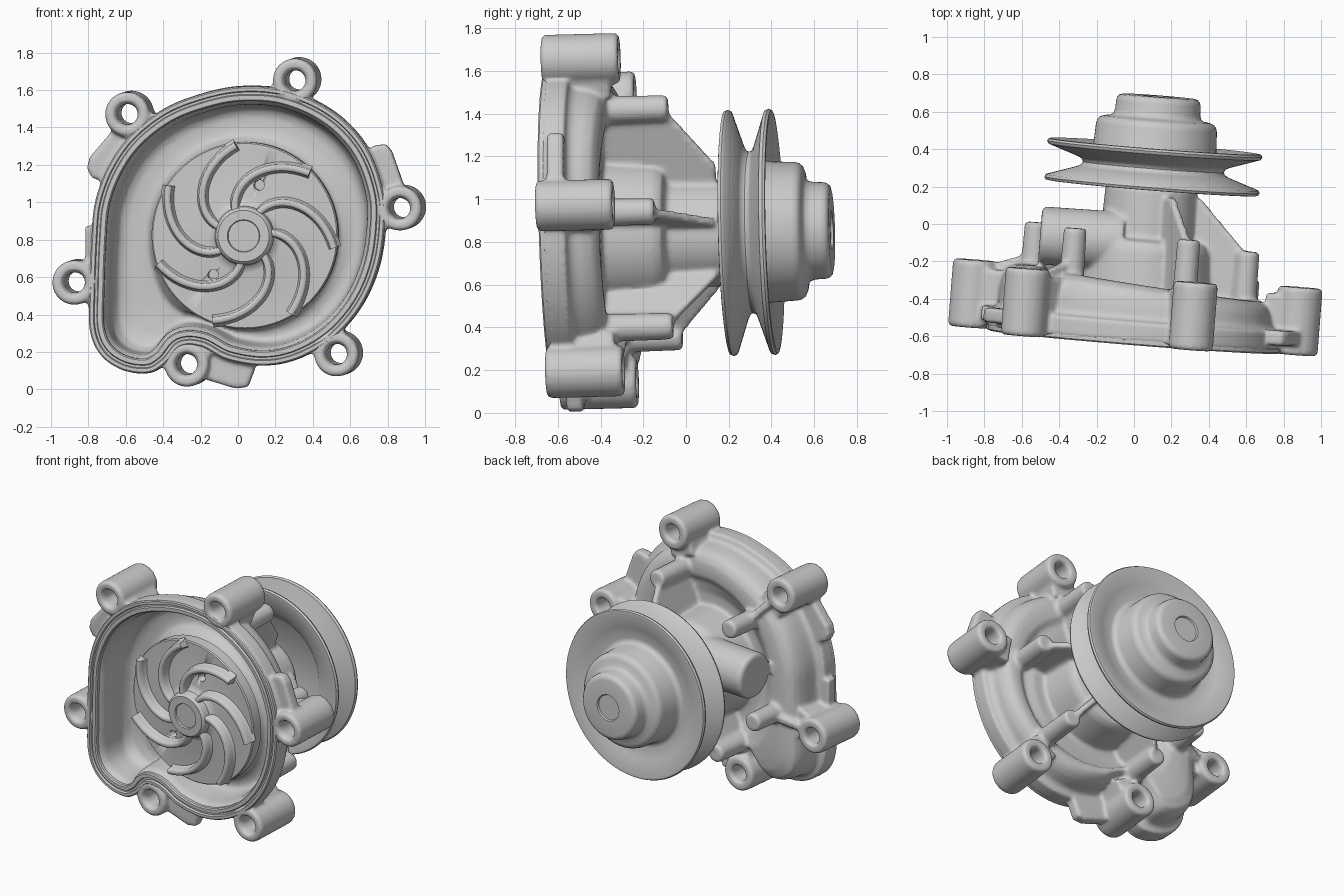
import bpy, bmesh, math
from mathutils import Vector, Matrix

if "Cube" in bpy.data.objects:
    bpy.data.objects.remove(bpy.data.objects["Cube"])

CX, CZ = 0.03, 0.82          # pump axis as seen from the front
POSE = (Matrix.Translation((CX, -0.63, CZ)) @ Matrix.Rotation(math.radians(-4.5), 4, 'Z')
        @ Matrix.Rotation(math.radians(1.5), 4, 'X'))


def P(x, d, z):
    """Front-view x, z and depth behind the front face -> local point."""
    return Vector((x - CX, d, z - CZ))


def loft(bm, rings, loop=False):
    vs = [[bm.verts.new(p) for p in r] for r in rings]
    n = len(vs[0])
    for i in range(len(vs) if loop else len(vs) - 1):
        a, b = vs[i], vs[(i + 1) % len(vs)]
        for j in range(n):
            k = (j + 1) % n
            bm.faces.new((a[j], a[k], b[k], b[j]))
    if not loop:
        bm.faces.new(vs[0])
        bm.faces.new(vs[-1])


def lathe(bm, x, z, prof, n=40, loop=False):
    ang = [2 * math.pi * i / n for i in range(n)]
    loft(bm, [[P(x + r * math.cos(a), d, z + r * math.sin(a)) for a in ang] for r, d in prof], loop)


def prism(bm, pts, vec):
    loft(bm, [[p - vec / 2 for p in pts], [p + vec / 2 for p in pts]])


def radial_plate(bm, ang, pts, width):
    """Plate standing on a radius; pts are (radius, depth)."""
    prism(bm, [Vector((r * math.cos(ang), d, r * math.sin(ang))) for r, d in pts],
          Vector((-math.sin(ang), 0, math.cos(ang))) * width)


def finish(name, bm, angle=32):
    bmesh.ops.recalc_face_normals(bm, faces=bm.faces)
    me = bpy.data.meshes.new(name)
    bm.to_mesh(me)
    bm.free()
    ob = bpy.data.objects.new(name, me)
    bpy.context.collection.objects.link(ob)
    ob.matrix_world = POSE
    if angle:
        bpy.ops.object.select_all(action='DESELECT')
        ob.select_set(True)
        bpy.context.view_layer.objects.active = ob
        bpy.ops.object.shade_smooth_by_angle(angle=math.radians(angle))
    return ob


# Volute outline, seen from the front, counter-clockwise
KEY = [(.79, .93), (.77, 1.1), (.70, 1.28), (.58, 1.43), (.42, 1.54), (.22, 1.61), (0, 1.62),
       (-.2, 1.58), (-.4, 1.5), (-.58, 1.36), (-.7, 1.19), (-.77, 1.0), (-.79, .8), (-.8, .55),
       (-.8, .32), (-.74, .18), (-.62, .1), (-.48, .085), (-.385, .14), (-.31, .225), (-.2, .225),
       (-.06, .155), (.14, .125), (.33, .165), (.52, .28), (.67, .46), (.76, .68)]
OUT = []
for i in range(len(KEY)):
    p0, p1, p2, p3 = (Vector(KEY[(i + k - 1) % len(KEY)]) for k in range(4))
    for s in range(6):
        t = s / 6
        OUT.append(0.5 * (2 * p1 + (p2 - p0) * t + (2 * p0 - 5 * p1 + 4 * p2 - p3) * t * t
                          + (3 * p1 - p0 - 3 * p2 + p3) * t ** 3))


def crest(x):
    return 0.32 - 0.06 * x     # volute gets deeper toward the outlet side


def ring(off, d, k=0.0, t=0.0, r=0.5):
    """Outline moved inward by off, blended by t to a circle of radius r."""
    res, n = [], len(OUT)
    for i, p in enumerate(OUT):
        tan = (OUT[(i + 1) % n] - OUT[i - 1]).normalized()
        q = p + Vector((-tan.y, tan.x)) * off
        c = Vector((CX, CZ))
        q = q.lerp(c + (q - c).normalized() * r, t)
        res.append(P(q.x, d + k * crest(p.x), q.y))
    return res


# Cast housing: volute shell, back side then front pocket
bm = bmesh.new()
loft(bm, [
    ring(0, .265, 0, 1, .2), ring(0, .265, 0, 1, .45),
    ring(.09, -.03, 1, .85), ring(.09, -.003, 1, .65), ring(.09, 0, 1, .4), ring(.09, -.005, 1, .18),
    ring(.085, -.03, 1), ring(.065, -.07, 1), ring(.055, -.12, 1), ring(.05, .15), ring(.035, .13),
    ring(0, .125), ring(0, .018), ring(.08, .018), ring(.1, .06),
    ring(.11, -.13, 1), ring(.11, -.08, 1, .1), ring(.11, -.06, 1, .3), ring(.11, -.06, 1, .6),
    ring(.11, -.07, 1, .85), ring(0, .2, 0, 1, .5), ring(0, .15, 0, 1, .485), ring(0, .15, 0, 1, .1)])

# Bolt bosses with webs to the shell
BOSSES = [(.305, 1.65), (.865, .967), (.525, .187), (-.278, .132), (-.88, .57), (-.595, 1.47)]
for x, z in BOSSES:
    lathe(bm, x, z, [(.119, .012), (.119, .35), (.108, .362), (.065, .362), (.056, .35),
                     (.056, .03), (.07, 0), (.108, 0)], 40, True)
    R, a = math.hypot(x - CX, z - CZ), math.atan2(z - CZ, x - CX)
    radial_plate(bm, a, [(R - .068, .02), (R - .068, .32), (R - .17, .32), (R - .17, .15),
                         (R - .14, .02)], .19)

# Posts on the back and their gusset ribs to the neck
POSTS = [(.25, 1.41, .58, .34), (.57, .93, .53, .27), (.41, .39, .59, .27), (-.26, .34, .58, .27),
         (-.57, .65, .59, 0), (-.36, 1.24, .59, 0)]
for x, z, end, rib in POSTS:
    base = crest(x) - .025
    lathe(bm, x, z, [(.066, base), (.062, end - .01), (.055, end)], 32)
    R, a = math.hypot(x - CX, z - CZ), math.atan2(z - CZ, x - CX)
    if rib:
        radial_plate(bm, a, [(R, base), (R, end - .02), (rib, .79), (.2, .79), (.2, .245),
                             (.4, .245)], .04)
    else:
        radial_plate(bm, a, [(R + .27, base), (R + .22, .35), (R, .43), (R, base)], .05)

# Bearing neck, collar and side inlet stub
lathe(bm, CX, CZ, [(.1, .22), (.37, .22), (.345, .5), (.325, .54), (.255, .56), (.247, .82),
                   (.235, .835), (.1, .835)], 64)
loft(bm, [[P(x, .53 + r * math.sin(i * math.pi / 20), .95 + r * math.cos(i * math.pi / 20))
           for i in range(40)] for x, r in [(-.1, .16), (-.53, .155), (-.545, .14)]])

# Flat cast tabs around the flange
TABS = [[(-.68, 1.38), (-.8, 1.24), (-.815, 1.18), (-.79, 1.13), (-.7, 1.1), (-.61, 1.3), (-.62, 1.4)],
        [(.66, 1.25), (.72, 1.3), (.79, 1.31), (.82, 1.27), (.89, 1.07), (.78, 1.0), (.71, 1.1)],
        [(-.205, .1), (-.18, .05), (-.02, .002), (.045, .01), (.08, .1), (.08, .16), (-.1, .2), (-.21, .22)],
        [(-.825, .7), (-.825, .87), (-.76, .87), (-.76, .7)]]
for tab in TABS:
    prism(bm, [P(x, .09, z) for x, z in tab], Vector((0, .08, 0)))

housing = finish("pump_housing", bm, 0)
mod = housing.modifiers.new("cast", 'REMESH')
mod.mode = 'VOXEL'
mod.voxel_size = 0.012
mod.use_smooth_shade = True
mod = housing.modifiers.new("fillets", 'SMOOTH')
mod.factor, mod.iterations = 0.5, 7

# Sealing rim with gasket groove
bm = bmesh.new()
loft(bm, [ring(o, d) for o, d in [(.003, .05), (.003, .007), (.01, 0), (.028, 0), (.033, .015),
                                  (.045, .015), (.05, 0), (.074, 0), (.081, .008), (.083, .05)]], True)
finish("sealing_rim", bm)

# Impeller disc with hub
bm = bmesh.new()
lathe(bm, CX, CZ, [(.02, .008), (.083, .008), (.087, -.003), (.137, -.003), (.15, .01), (.158, .052),
                   (.175, .068), (.2, .074), (.493, .076), (.5, .083), (.5, .155), (.02, .155)], 96)
disc = finish("impeller_disc", bm)
bm = bmesh.new()
for x, z in [(.108, 1.09), (-.14, .61)]:
    lathe(bm, x, z, [(.028, .03), (.028, .135)], 24)
cutter = finish("hole_cutter", bm)
cutter.hide_render = True
cutter.hide_set(True)
mod = disc.modifiers.new("holes", 'BOOLEAN')
mod.operation, mod.solver, mod.object = 'DIFFERENCE', 'EXACT', cutter

# Seven swept impeller vanes
bm = bmesh.new()
for v in range(7):
    tip = math.radians(95 - 360 / 7 * v)
    path = []
    for i in range(21):
        s = i / 20
        r, a = .13 + .355 * s, tip + math.radians(66) * (1 - s ** 1.45)
        path.append(Vector((r * math.cos(a), 0, r * math.sin(a))))
    rings = []
    for i, p in enumerate(path):
        t = (path[min(i + 1, 20)] - path[max(i - 1, 0)]).normalized()
        side = Vector((-t.z, 0, t.x))
        rings.append([p + side * w + Vector((0, d, 0)) for w, d in
                      [(-.038, .084), (-.027, .072), (-.021, .055), (-.018, .022), (-.01, .014),
                       (.01, .014), (.018, .022), (.021, .055), (.027, .072), (.038, .084)]])
    loft(bm, rings)
finish("impeller_vanes", bm, 50)

# V-belt pulley with stepped hub, and its shaft
bm = bmesh.new()
lathe(bm, CX, CZ, [
    (.02, 1.305), (.085, 1.305), (.09, 1.317), (.19, 1.317), (.21, 1.312), (.222, 1.298), (.226, 1.28),
    (.228, 1.235), (.235, 1.212), (.25, 1.2), (.285, 1.194), (.305, 1.186), (.318, 1.172), (.324, 1.15),
    (.33, 1.03), (.336, 1.01), (.35, .998),
    (.37, .995), (.45, 1.017), (.555, 1.05), (.57, 1.048), (.577, 1.036), (.57, 1.02),
    (.41, .966), (.385, .954), (.378, .938), (.385, .923), (.41, .91), (.57, .856), (.577, .842),
    (.57, .828), (.555, .826), (.42, .88), (.36, .91), (.33, .935), (.02, .935)], 96)
finish("belt_pulley", bm, 45)
bm = bmesh.new()
lathe(bm, CX, CZ, [(.12, .8), (.12, .96)], 40)
finish("drive_shaft", bm)
